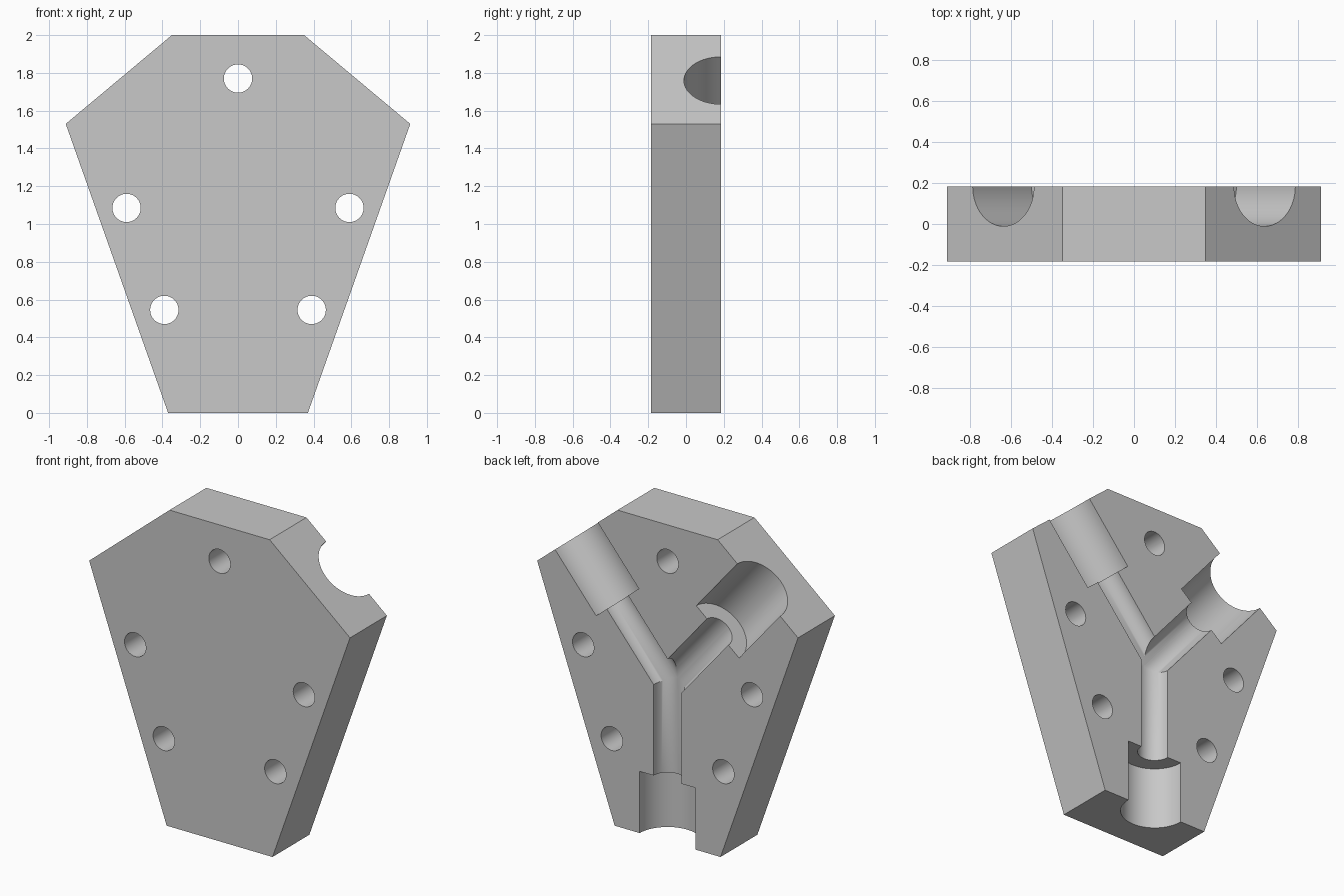
import bpy
import bmesh
from math import radians, sin, cos
from mathutils import Vector

cube = bpy.data.objects.get("Cube")
if cube:
    bpy.data.objects.remove(cube, do_unlink=True)

HALF = 0.184            # half the plate thickness
BIG, SMALL = 0.195, 0.0975   # socket and channel radii
HOLE = 0.075

grey = bpy.data.materials.new("plain grey")
grey.use_nodes = True
colour = (0.58, 0.58, 0.58, 1)
grey.diffuse_color = colour
grey.node_tree.nodes["Principled BSDF"].inputs["Base Color"].default_value = colour

# Plate: six-sided outline extruded through its thickness
half_outline = [(0.37, 0), (0.912, 1.53), (0.35, 2)]
outline = half_outline + [(-x, z) for x, z in reversed(half_outline)]
bm = bmesh.new()
face = bm.faces.new([bm.verts.new((x, -HALF, z)) for x, z in outline])
extruded = bmesh.ops.extrude_face_region(bm, geom=[face])["geom"]
bmesh.ops.translate(bm, vec=(0, 2 * HALF, 0),
                    verts=[v for v in extruded if isinstance(v, bmesh.types.BMVert)])
bmesh.ops.recalc_face_normals(bm, faces=bm.faces)
mesh = bpy.data.meshes.new("mould_plate")
bm.to_mesh(mesh)
bm.free()
plate = bpy.data.objects.new("mould_plate", mesh)
mesh.materials.append(grey)
bpy.context.collection.objects.link(plate)
bpy.context.view_layer.objects.active = plate


def drill(start, end, radius, sides=64):
    """Cut a round bore from start to end out of the plate."""
    start, end = Vector(start), Vector(end)
    axis = end - start
    bpy.ops.mesh.primitive_cylinder_add(
        vertices=sides, radius=radius, depth=axis.length, location=(start + end) / 2,
        rotation=axis.to_track_quat("Z", "Y").to_euler())
    cutter = bpy.context.object
    cutter.name = "bore_cutter"
    cutter.hide_render = True
    cutter.data.materials.append(grey)
    bpy.context.view_layer.objects.active = plate
    mod = plate.modifiers.new("bore", "BOOLEAN")
    mod.operation, mod.solver, mod.object = "DIFFERENCE", "EXACT", cutter
    bpy.ops.object.modifier_apply(modifier=mod.name)
    bpy.data.objects.remove(cutter, do_unlink=True)


# Bolt holes through the plate
for x, z in [(0, 1.77), (0.59, 1.085), (-0.59, 1.085), (0.39, 0.545), (-0.39, 0.545)]:
    drill((x, -0.4, z), (x, 0.4, z), HOLE, 48)

# Y-shaped half-round channels in the back, each widening to a socket at the rim
centre = Vector((0, HALF, 1.0))
arm = radians(50)
for direction, reach, socket in [((0, 0, -1), 1.0, 0.39),
                                 ((cos(arm), 0, sin(arm)), 0.99, 0.445),
                                 ((-cos(arm), 0, sin(arm)), 0.99, 0.445)]:
    d = Vector(direction)
    drill(centre, centre + d * (reach - 0.1), SMALL)
    drill(centre + d * (reach - socket), centre + d * (reach + 0.2), BIG)

bpy.ops.object.select_all(action="DESELECT")
plate.select_set(True)
bpy.context.view_layer.objects.active = plate
bpy.ops.object.shade_smooth_by_angle(angle=radians(30))
